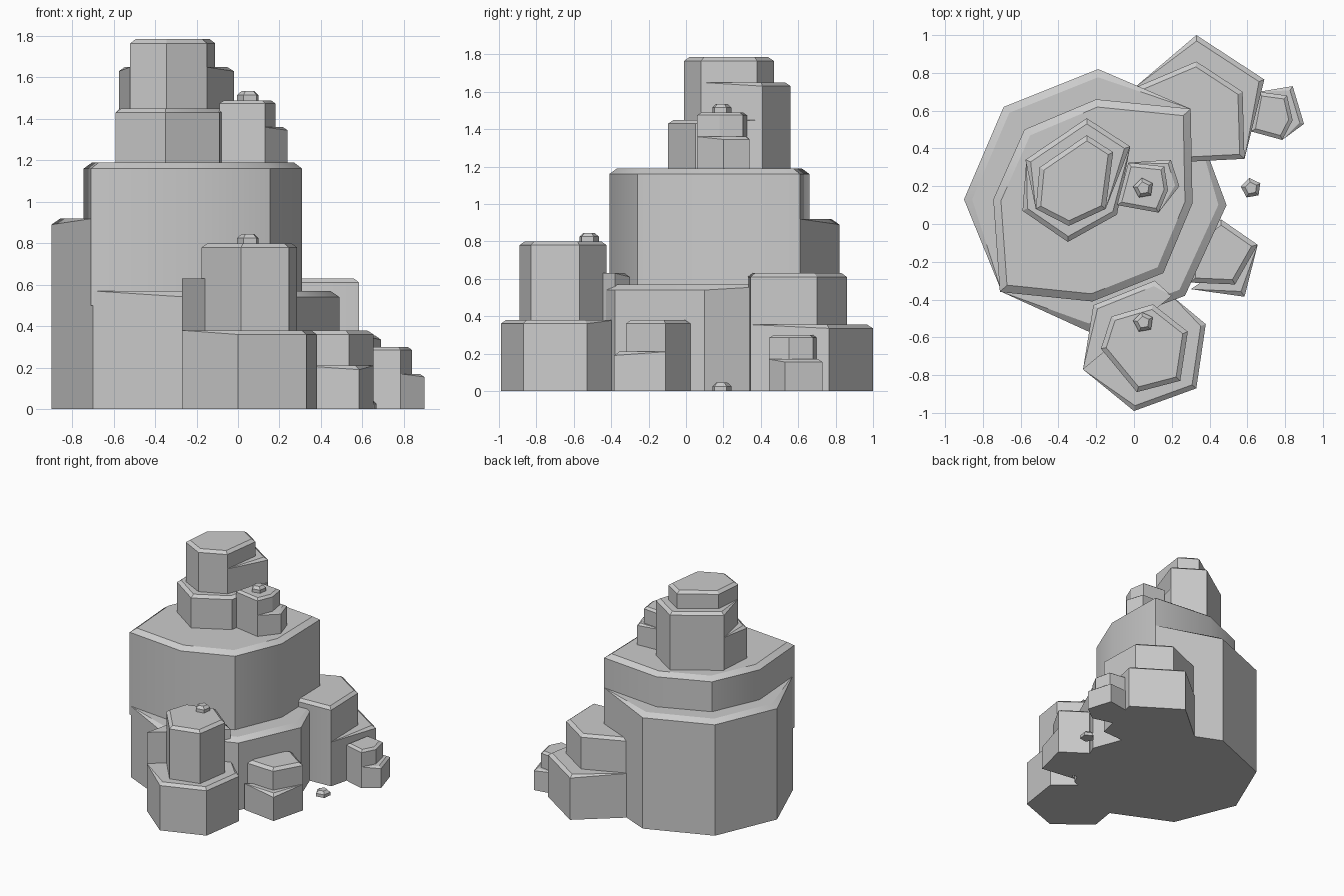
import bpy, bmesh, math
from mathutils import Vector

if "Cube" in bpy.data.objects:
    bpy.data.objects.remove(bpy.data.objects["Cube"])


def inset(pts, d):
    """Mitred inward offset of a counter-clockwise outline."""
    out, n = [], len(pts)
    for i in range(n):
        p = Vector(pts[i])
        a = (p - Vector(pts[i - 1])).normalized()
        b = (Vector(pts[(i + 1) % n]) - p).normalized()
        na, nb = Vector((-a.y, a.x)), Vector((-b.y, b.x))
        out.append(p + (na + nb) * d / max(0.4, 1 + na.dot(nb)))
    return out


def tier(bm, pts, z0, z1, d, drop, pinned=False, back_wall=True):
    """Prism with a chamfered top; on pinned tiers the chamfer dies at both end points."""
    n = len(pts)
    pins = (0, n - 1) if pinned else ()
    ins = inset(pts, d)
    low = [bm.verts.new((x, y, z0)) for x, y in pts]
    mid = [bm.verts.new((x, y, z1 if i in pins else z1 - drop)) for i, (x, y) in enumerate(pts)]
    top = [mid[i] if i in pins else bm.verts.new((ins[i].x, ins[i].y, z1)) for i in range(n)]
    for i in range(n):
        j = (i + 1) % n
        if i < n - 1 or back_wall:
            bm.faces.new((low[i], low[j], mid[j], mid[i]))
        ring = list(dict.fromkeys((mid[i], mid[j], top[j], top[i])))
        if len(ring) > 2:
            bm.faces.new(ring)
    bm.faces.new(top)
    if z0 == 0:
        bm.faces.new(low[::-1])


def rock(name, tiers, d=0.025, drop=0.02):
    bm = bmesh.new()
    for t in tiers:
        tier(bm, t[0], t[1], t[2], d, drop, *t[3:])
    me = bpy.data.meshes.new(name)
    bm.to_mesh(me)
    bm.free()
    ob = bpy.data.objects.new(name, me)
    bpy.context.collection.objects.link(ob)
    bpy.ops.object.select_all(action='DESELECT')
    ob.select_set(True)
    bpy.context.view_layer.objects.active = ob
    bpy.ops.object.shade_smooth_by_angle(angle=math.radians(30))
    return ob


# main boulder: octagonal base split into two shelves around a tall core
rock("main_boulder", [
    ([(.30, .61), (-.19, .82), (-.69, .62), (-.90, .13), (-.70, -.36)], 0, .92, True, False),
    ([(-.70, -.36), (-.24, -.57), (.27, -.38), (.49, .10), (.30, .61)], 0, .57, True, False),
    ([(-.71, -.36), (-.22, -.41), (.155, -.26), (.31, .11), (.30, .61),
      (-.20, .66), (-.58, .50), (-.745, .13)], .5, 1.19),
], .04, .03)

# front stack
rock("front_rock", [
    ([(-.27, -.77), (0, -.99), (.33, -.87), (.38, -.53), (.20, -.38), (-.27, -.77)][:5], 0, .38, True),
    ([(.20, -.38), (.11, -.30), (-.215, -.43), (-.27, -.77)], 0, .63, True),
    ([(-.175, -.66), (.015, -.89), (.245, -.83), (.285, -.57), (.10, -.425), (-.12, -.49)], .3, .80),
])

# summit stack
rock("summit_rock", [
    ([(-.57, .34), (-.59, .07), (-.35, -.095), (-.09, .05), (-.02, .41)], 1.18, 1.45, True),
    ([(-.15, .08), (-.02, .41), (-.25, .56), (-.575, .34), (-.52, .08)], 1.18, 1.65, True),
    ([(-.52, .08), (-.345, -.01), (-.15, .08), (-.11, .38), (-.25, .47), (-.50, .30)], 1.4, 1.785),
])

# small rock beside the summit stack
rock("summit_side_rock", [
    ([(.13, .06), (.24, .20), (.195, .34), (-.03, .325)], 1.18, 1.36, True, False),
    ([(-.09, .10), (.13, .06), (.18, .18), (.16, .305), (-.03, .325)], 1.18, 1.49),
], .02, .015)

# back right rock
rock("back_rock", [
    ([(.585, .345), (.69, .765), (.33, 1.0), (0, .72)], 0, .355, True, False),
    ([(.29, .33), (.585, .345), (.575, .70), (.33, .86), (0, .72), (.05, .45)], 0, .63),
])

# far right rock
rock("far_rock", [
    ([(.785, .445), (.90, .53), (.84, .73), (.66, .70)], 0, .17, True, False),
    ([(.62, .49), (.785, .445), (.84, .55), (.81, .68), (.66, .70)], 0, .30),
], .02, .015)

# right front rock
rock("right_rock", [
    ([(.30, -.345), (.585, -.385), (.655, -.11)], 0, .21, True, False),
    ([(.30, -.31), (.535, -.32), (.655, -.11), (.46, .025), (.30, -.10)], 0, .38),
])

# loose pebbles
for i, (x, y, z) in enumerate([(.05, -.52, .80), (.05, .19, 1.49), (.62, .19, 0)]):
    ring = [(x + .055 * math.cos(math.radians(a)), y + .055 * math.sin(math.radians(a)))
            for a in range(100, 460, 72)]
    rock("pebble_%d" % i, [(ring, z, z + .045)], .018, .02)
